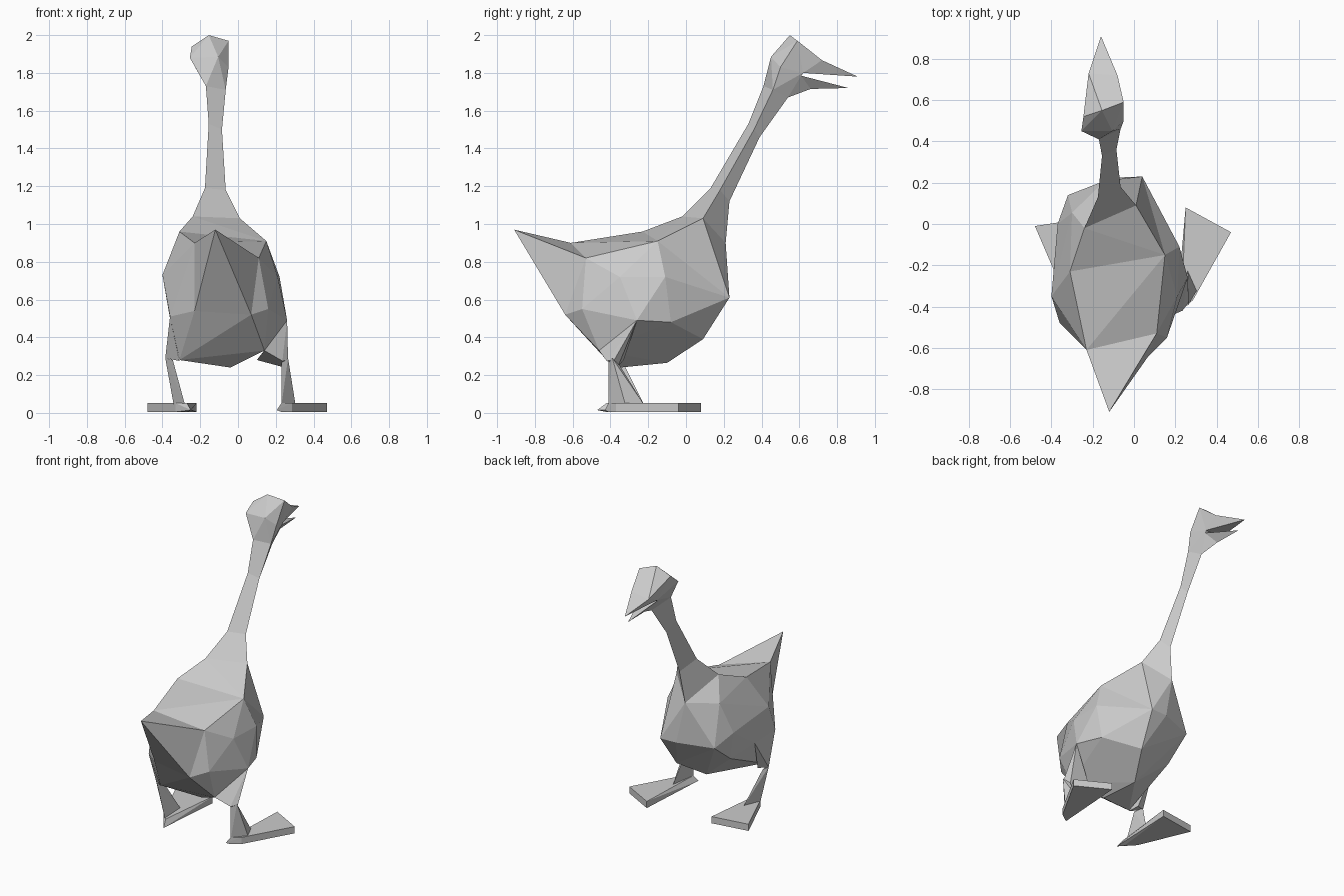
import bpy, bmesh
from mathutils import Vector

cube = bpy.data.objects.get("Cube")
if cube:
    bpy.data.objects.remove(cube, do_unlink=True)

grey = bpy.data.materials.new("plain_grey")
grey.use_nodes = True
grey.diffuse_color = (0.6, 0.6, 0.6, 1)
grey.node_tree.nodes["Principled BSDF"].inputs["Base Color"].default_value = (0.6, 0.6, 0.6, 1)


def finish(name, bm):
    mesh = bpy.data.meshes.new(name)
    bm.to_mesh(mesh)
    bm.free()
    mesh.materials.append(grey)
    obj = bpy.data.objects.new(name, mesh)
    bpy.context.collection.objects.link(obj)


def hull(name, points, openings=()):
    """Faceted convex part; faces lying wholly on an opening are left out."""
    bm = bmesh.new()
    for p in points:
        bm.verts.new(p)
    bmesh.ops.convex_hull(bm, input=bm.verts[:])
    bmesh.ops.delete(bm, geom=[v for v in bm.verts if not v.link_faces], context='VERTS')
    bmesh.ops.recalc_face_normals(bm, faces=bm.faces[:])

    def inside(face, ring):
        return all(any((v.co - Vector(p)).length < 1e-4 for p in ring) for v in face.verts)

    caps = [f for f in bm.faces if any(inside(f, ring) for ring in openings)]
    bmesh.ops.delete(bm, geom=caps, context='FACES')
    finish(name, bm)


def loft(name, rings):
    """Open tube through matching rings."""
    bm = bmesh.new()
    rows = [[bm.verts.new(p) for p in ring] for ring in rings]
    n = len(rows[0])
    for a, b in zip(rows, rows[1:]):
        for i in range(n):
            j = (i + 1) % n
            bm.faces.new((a[i], a[j], b[j], b[i]))
    bmesh.ops.recalc_face_normals(bm, faces=bm.faces[:])
    finish(name, bm)


def foot(name, web, heel):
    """Flat webbed wedge running back to a low pointed heel."""
    hull(name, [(x, y, z) for x, y in web for z in (.005, .052)] + [heel])


# Shared joints between neighbouring parts
tail_base = [(-.23, -.61, .90), (.11, -.53, .82), (.07, -.64, .52), (-.23, -.60, .54)]
neck_base = [(-.24, -.02, 1.04), (.01, .09, 1.03), (-.14, .21, .90)]
neck_top = [(-.17, .41, 1.73), (-.065, .46, 1.71), (-.11, .54, 1.67)]
shoulder_base = [(-.31, -.23, .96), (.15, -.15, .91), (.04, .23, .61),
                 (-.08, .225, .61), (-.30, .055, .88)]

# Trunk
left_flank = [(.21, -.35, .72), (.22, -.11, .72), (.26, -.26, .49),
              (.16, -.55, .55), (.20, -.08, .48)]
right_flank = [(-.40, -.35, .73), (-.37, 0, .67), (-.36, -.25, .50),
               (-.36, -.48, .51), (-.32, -.04, .46), (-.32, .14, .60)]
belly = [(.01, .09, .39), (-.09, -.10, .265), (-.04, -.35, .24), (-.11, -.49, .36),
         (.14, -.46, .33), (-.31, -.42, .28)]
hull("trunk", tail_base + shoulder_base + left_flank + right_flank + belly,
     [tail_base, shoulder_base])

# Shoulders rising from the back to the neck
hull("shoulders", shoulder_base + neck_base + [(-.32, .14, .60)],
     [shoulder_base, neck_base])

# Tail
hull("tail", tail_base + [(-.12, -.91, .97)], [tail_base])

# Three-sided neck
loft("neck", [
    neck_base,
    [(-.175, .13, 1.19), (-.065, .18, 1.18), (-.11, .23, 1.12)],
    [(-.155, .33, 1.53), (-.085, .36, 1.50), (-.12, .39, 1.46)],
    neck_top,
])

# Head
brow = [(-.05, .59, 1.97), (-.155, .55, 2.0), (-.245, .52, 1.94)]
mouth = [(-.08, .62, 1.80), (-.21, .62, 1.80)]
bill_base = mouth + [(-.22, .73, 1.85), (-.08, .72, 1.867)]
hull("head", neck_top + brow + mouth
     + [(-.255, .45, 1.88), (-.105, .45, 1.885), (-.05, .50, 1.83)], [neck_top])

# Open beak
hull("beak_root", brow + bill_base, [bill_base])
hull("upper_beak", bill_base + [(-.16, .91, 1.78)], [bill_base])
jaw_front = [(-.08, .61, 1.785), (-.20, .61, 1.785), (-.14, .66, 1.715)]
hull("jaw", jaw_front + [(-.11, .54, 1.67)], [jaw_front])
hull("lower_beak", jaw_front + [(-.15, .86, 1.72)], [jaw_front])

# Thighs
hull("left_thigh", [(.26, -.26, .49), (.14, -.46, .33), (.23, -.36, .245),
                    (.265, -.38, .28), (.235, -.42, .275), (.10, -.33, .28)])
hull("right_thigh", [(-.36, -.25, .50), (-.36, -.48, .51), (-.31, -.42, .275),
                     (-.385, -.37, .29), (-.32, -.34, .28)])

# Shanks, flaring forward onto the feet
hull("left_shank", [(.23, -.41, .27), (.265, -.39, .29), (.24, -.35, .25),
                    (.23, -.41, .04), (.305, -.32, .04), (.26, -.22, .04)])
hull("right_shank", [(-.385, -.37, .29), (-.345, -.41, .28), (-.36, -.34, .28),
                     (-.34, -.34, .04), (-.28, -.41, .04), (-.29, -.22, .04)])

# Webbed feet
foot("left_foot", [(.25, .08), (.47, -.04), (.285, -.37), (.23, -.41)], (.205, -.43, .015))
foot("right_foot", [(-.22, .03), (-.48, -.01), (-.33, -.36), (-.27, -.42)], (-.25, -.47, .015))
